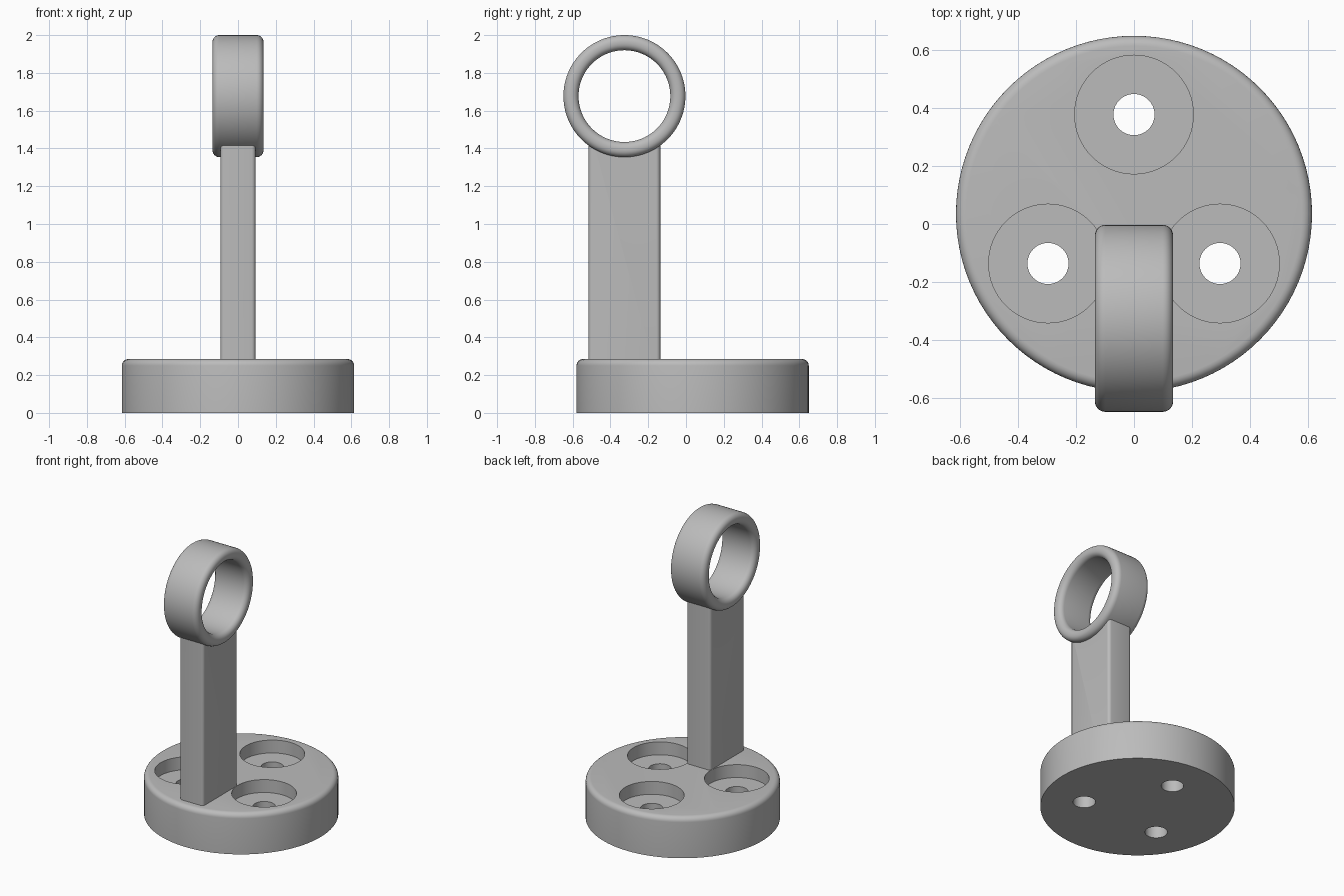
import bpy, bmesh
from math import sin, cos, pi, radians
from mathutils import Matrix, Vector

cube = bpy.data.objects.get("Cube")
if cube:
    bpy.data.objects.remove(cube, do_unlink=True)

GREY = (0.5, 0.5, 0.5, 1.0)
mat = bpy.data.materials.new("plain grey")
mat.use_nodes = True
mat.diffuse_color = GREY
mat.node_tree.nodes["Principled BSDF"].inputs["Base Color"].default_value = GREY


def make_object(name, bm):
    bmesh.ops.recalc_face_normals(bm, faces=bm.faces)
    mesh = bpy.data.meshes.new(name)
    bm.to_mesh(mesh)
    bm.free()
    mesh.materials.append(mat)
    obj = bpy.data.objects.new(name, mesh)
    bpy.context.collection.objects.link(obj)
    return obj


def activate(obj):
    bpy.ops.object.select_all(action='DESELECT')
    obj.select_set(True)
    bpy.context.view_layer.objects.active = obj


def smooth(obj):
    activate(obj)
    bpy.ops.object.shade_smooth_by_angle(angle=radians(35))


def corner(r, h, radius, start, steps=6):
    """Quarter-circle fillet points around centre (r, h)."""
    return [(r + radius * cos(start + pi / 2 * i / steps),
             h + radius * sin(start + pi / 2 * i / steps)) for i in range(steps + 1)]


def lathe(name, profile, location, segments=96, closed=False, axis='Z'):
    """Spin a (radius, height) profile; open profiles get flat end caps."""
    bm = bmesh.new()
    rings = []
    for r, h in profile:
        rings.append([bm.verts.new((r * cos(2 * pi * i / segments),
                                    r * sin(2 * pi * i / segments), h))
                      for i in range(segments)])
    pairs = list(zip(rings, rings[1:]))
    if closed:
        pairs.append((rings[-1], rings[0]))
    else:
        bm.faces.new(rings[0])
        bm.faces.new(rings[-1])
    for a, b in pairs:
        for i in range(segments):
            j = (i + 1) % segments
            bm.faces.new((a[i], a[j], b[j], b[i]))
    if axis == 'X':
        bm.transform(Matrix.Rotation(pi / 2, 4, 'Y'))
    bm.transform(Matrix.Translation(location))
    return make_object(name, bm)


# Round base with a softened top rim
BASE_Y, BASE_R, BASE_H, RIM = 0.035, 0.615, 0.285, 0.035
base = lathe("base", [(BASE_R, 0)] + corner(BASE_R - RIM, BASE_H - RIM, RIM, 0),
             Vector((0, BASE_Y, 0)))

# Three counterbored screw holes, evenly spaced
FLOOR = 0.195
for k in range(3):
    a = pi / 2 + k * 2 * pi / 3
    cutter = lathe("hole_cutter",
                   [(0.071, -0.1), (0.071, FLOOR), (0.205, FLOOR), (0.205, 0.4)],
                   Vector((0.343 * cos(a), BASE_Y + 0.343 * sin(a), 0)), 64)
    cutter.hide_render = True
    mod = base.modifiers.new("screw_hole", 'BOOLEAN')
    mod.operation = 'DIFFERENCE'
    mod.solver = 'EXACT'
    mod.object = cutter
    activate(base)
    bpy.ops.object.modifier_apply(modifier=mod.name)
    bpy.data.objects.remove(cutter, do_unlink=True)
smooth(base)

# Ring at the top, rounded on all four rims
RING = Vector((0, -0.326, 1.677))
R_OUT, R_IN, HALF, FIL = 0.323, 0.243, 0.135, 0.036
profile = (corner(R_OUT - FIL, HALF - FIL, FIL, 0)
           + corner(R_IN + FIL, HALF - FIL, FIL, pi / 2)
           + corner(R_IN + FIL, FIL - HALF, FIL, pi)
           + corner(R_OUT - FIL, FIL - HALF, FIL, 3 * pi / 2))
smooth(lathe("ring", profile, RING, closed=True, axis='X'))

# Flat post, its top hollowed to sit inside the ring wall
W, D, SEAT, BOTTOM = 0.092, 0.19, 0.285, 0.2
bm = bmesh.new()
outline = [(-D, BOTTOM), (D, BOTTOM)]
for i in range(17):
    y = D - 2 * D * i / 16
    outline.append((y, RING.z - (SEAT ** 2 - y ** 2) ** 0.5))
face = bm.faces.new([bm.verts.new((-W, RING.y + y, z)) for y, z in outline])
side = bmesh.ops.extrude_face_region(bm, geom=[face])
bmesh.ops.translate(bm, vec=(2 * W, 0, 0),
                    verts=[v for v in side["geom"] if isinstance(v, bmesh.types.BMVert)])
uprights = [e for e in bm.edges
            if abs(e.verts[0].co.z - e.verts[1].co.z) > 0.5]
bmesh.ops.bevel(bm, geom=uprights, offset=0.02, segments=4, profile=0.5, affect='EDGES')
smooth(make_object("post", bm))
